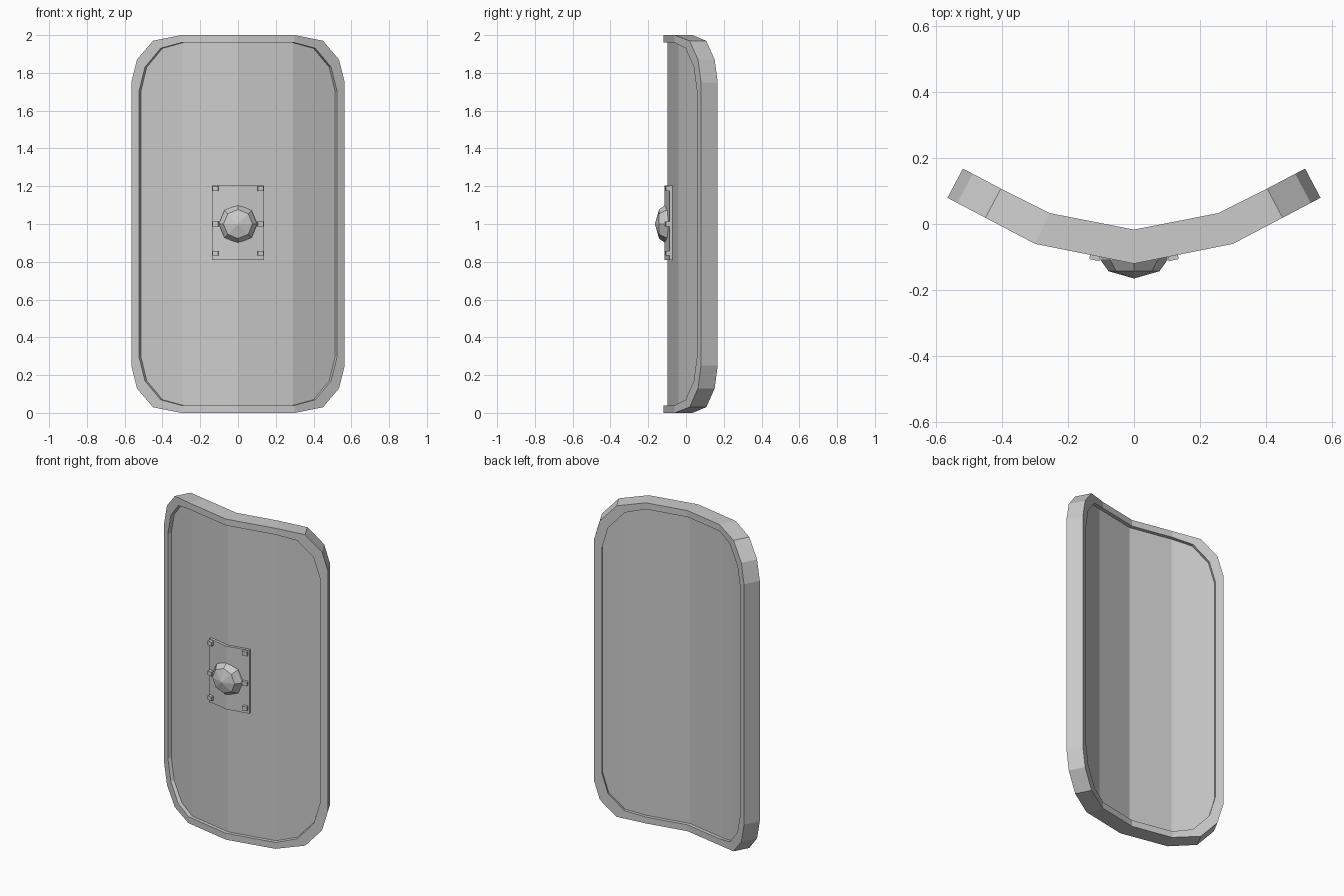
import bpy, bmesh, math
from mathutils import Vector

if "Cube" in bpy.data.objects:
    bpy.data.objects.remove(bpy.data.objects["Cube"])


def make(name, bm):
    bmesh.ops.recalc_face_normals(bm, faces=bm.faces)
    me = bpy.data.meshes.new(name)
    bm.to_mesh(me)
    bm.free()
    ob = bpy.data.objects.new(name, me)
    bpy.context.collection.objects.link(ob)
    return ob


def lerp_table(x, table):
    for (a, va), (b, vb) in zip(table, table[1:]):
        if x <= b + 1e-6:
            t = (x - a) / (b - a)
            return va + (vb - va) * t
    return table[-1][1]


# Folded front curve of the shield, and thickness direction along it
FRONT = [(0, -0.12), (0.30, -0.06), (0.57, 0.082)]
DIR = [(0, Vector((0, 1.03))), (0.30, Vector((-0.45, 0.93))),
       (0.31, Vector((-0.467, 0.884))), (0.57, Vector((-0.467, 0.884)))]


def bend(x, z, depth):
    s = 1 if x >= 0 else -1
    d = lerp_table(abs(x), DIR) * depth
    return Vector((x + s * d.x, lerp_table(abs(x), FRONT) + d.y, z))


# Quarter outlines (x, height above the middle), mirrored left and right
OUTER = [(0, 1.0), (0.30, 1.0), (0.45, 0.97), (0.535, 0.87), (0.565, 0.75)]
INNER = [(0, 0.96), (0.30, 0.96), (0.41, 0.93), (0.493, 0.83), (0.525, 0.70)]


def loop(bm, quarter, depth):
    top = [(-x, z) for x, z in quarter[:0:-1]] + quarter
    pts = top + [(x, -z) for x, z in reversed(top)]
    return [bm.verts.new(bend(x, 1 + z, depth)) for x, z in pts]


def bridge(bm, a, b):
    n = len(a)
    for i in range(n):
        j = (i + 1) % n
        bm.faces.new((a[i], a[j], b[j], b[i]))


# Shield body: rim with recessed panels front and back
bm = bmesh.new()
T, REC = 0.10, 0.022
rings = [loop(bm, INNER, REC), loop(bm, INNER, 0), loop(bm, OUTER, 0),
         loop(bm, OUTER, T), loop(bm, INNER, T), loop(bm, INNER, T - REC)]
for a, b in zip(rings, rings[1:]):
    bridge(bm, a, b)
for ring in (rings[0], rings[-1]):
    n = len(ring)
    for i in range(n // 2 - 1):
        bm.faces.new((ring[i], ring[i + 1], ring[n - 2 - i], ring[n - 1 - i]))
make("shield_body", bm)

# Boss plate, folded along the middle
bm = bmesh.new()
cols = [[bm.verts.new(bend(x, z, d)) for z, d in
         ((0.81, 0.006), (1.205, 0.006), (1.205, 0.024), (0.81, 0.024))]
        for x in (-0.14, 0, 0.14)]
for a, b in zip(cols, cols[1:]):
    bridge(bm, a, b)
bm.faces.new(cols[0])
bm.faces.new(cols[-1])
make("boss_plate", bm)

# Square rivets
bm = bmesh.new()
for s in (-1, 1):
    for z in (0.845, 1.0, 1.187):
        r = [[bm.verts.new(bend(s * (0.118 + dx), z + dz, d)) for dx, dz in
              ((-.015, -.013), (.015, -.013), (.015, .013), (-.015, .013))]
             for d in (-0.013, 0.01)]
        bridge(bm, *r)
        bm.faces.new(r[0])
        bm.faces.new(r[1])
make("rivets", bm)

# Eight-sided domed boss
bm = bmesh.new()
rings = [[bm.verts.new((r * math.cos(i * math.pi / 4), y, 1 + r * math.sin(i * math.pi / 4)))
          for i in range(8)] for r, y in ((0.102, -0.085), (0.102, -0.108), (0.077, -0.143))]
for a, b in zip(rings, rings[1:]):
    bridge(bm, a, b)
tip = bm.verts.new((0, -0.165, 1))
for i in range(8):
    bm.faces.new((rings[2][i], rings[2][(i + 1) % 8], tip))
bm.faces.new(rings[0])
make("boss", bm)
